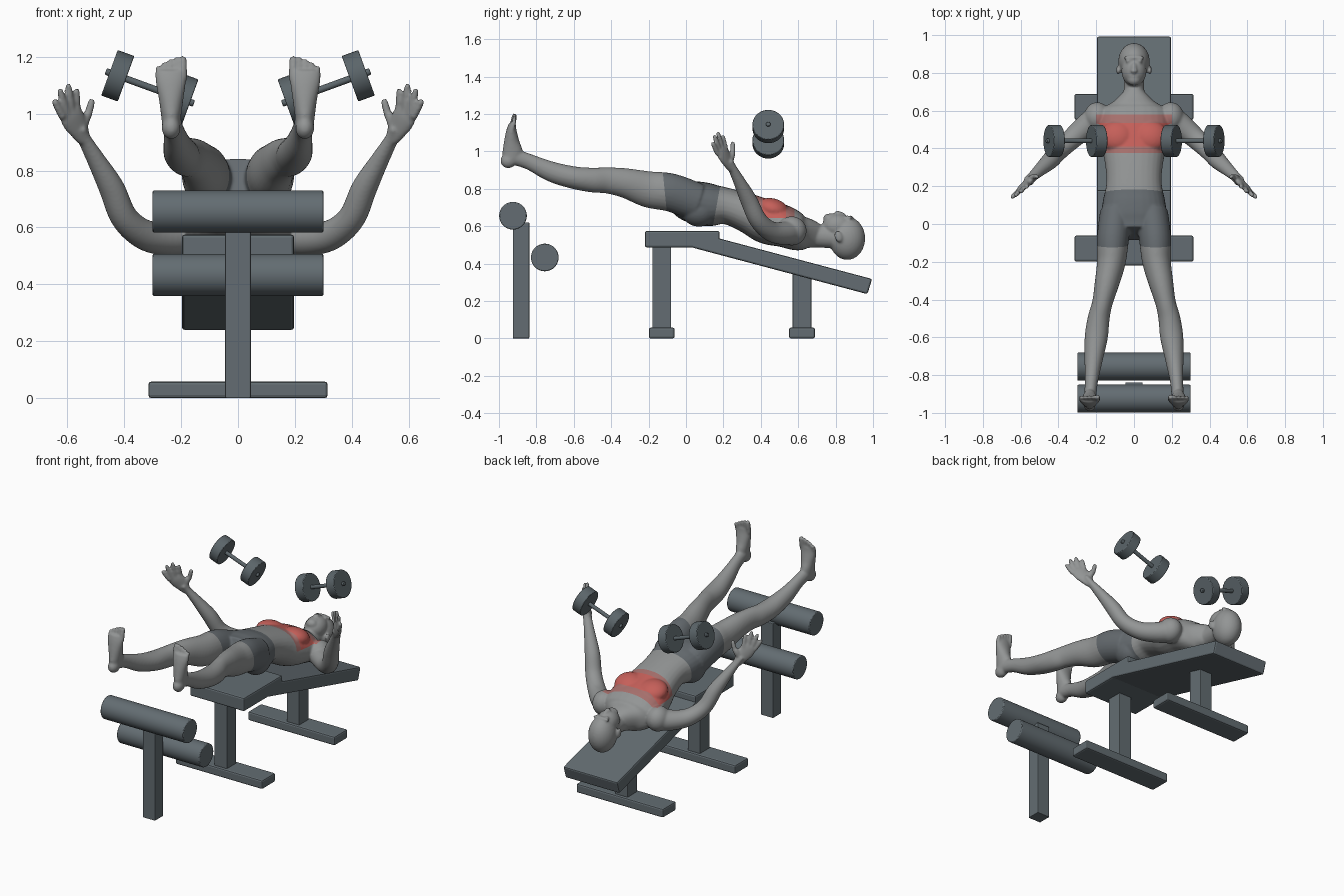
import bpy, bmesh, math
from mathutils import Vector, Matrix

cube = bpy.data.objects.get("Cube")
if cube:
    bpy.data.objects.remove(cube, do_unlink=True)


def material(name, rgb):
    m = bpy.data.materials.new(name)
    m.use_nodes = True
    m.diffuse_color = (*rgb, 1)
    m.node_tree.nodes["Principled BSDF"].inputs["Base Color"].default_value = (*rgb, 1)
    return m


steel = material("slate_grey", (0.125, 0.152, 0.168))
iron = material("dark_slate", (0.105, 0.13, 0.143))
skin = material("skin_grey", (0.29, 0.30, 0.30))
cloth = material("shorts_grey", (0.13, 0.147, 0.16))
red = material("muscle_red", (0.56, 0.115, 0.10))
soft_red = material("muted_red", (0.38, 0.16, 0.15))


def finish(name, bm, mats, bevel=0, smooth=True):
    bmesh.ops.recalc_face_normals(bm, faces=bm.faces)
    mesh = bpy.data.meshes.new(name)
    bm.to_mesh(mesh)
    bm.free()
    ob = bpy.data.objects.new(name, mesh)
    bpy.context.collection.objects.link(ob)
    for m in mats:
        mesh.materials.append(m)
    if bevel:
        mod = ob.modifiers.new("bevel", 'BEVEL')
        mod.width, mod.segments, mod.limit_method = bevel, 2, 'ANGLE'
    if smooth:
        bpy.ops.object.select_all(action='DESELECT')
        ob.select_set(True)
        bpy.context.view_layer.objects.active = ob
        bpy.ops.object.shade_smooth_by_angle(angle=math.radians(40))
    return ob


def slab(name, half_x, profile, bevel=0.006):
    """Extrude a side profile of (y, z) points across the width."""
    bm = bmesh.new()
    face = bm.faces.new([bm.verts.new((-half_x, y, z)) for y, z in profile])
    out = bmesh.ops.extrude_face_region(bm, geom=[face])
    moved = [v for v in out["geom"] if isinstance(v, bmesh.types.BMVert)]
    bmesh.ops.translate(bm, verts=moved, vec=(2 * half_x, 0, 0))
    return finish(name, bm, [steel], bevel, smooth=False)


def box(name, half_x, y0, y1, z0, z1, bevel=0.004):
    return slab(name, half_x, [(y0, z0), (y1, z0), (y1, z1), (y0, z1)], bevel)


def cylinder(bm, centre, radius, length, tilt=0):
    """Cylinder along x, tilted in the xz plane."""
    rot = Matrix.Rotation(tilt, 4, 'Y') @ Matrix.Rotation(math.pi / 2, 4, 'Y')
    bmesh.ops.create_cone(bm, cap_ends=True, segments=40, radius1=radius, radius2=radius,
                          depth=length, matrix=Matrix.Translation(centre) @ rot)


# Bench
box("seat_pad", 0.197, -0.22, 0.18, 0.487, 0.575, 0.01)
slab("decline_backrest", 0.197, [(0.03, 0.487), (0.97, 0.237), (0.995, 0.318), (0.03, 0.574)], 0.01)
for name, y, top in (("front", -0.13, 0.5), ("rear", 0.62, 0.38)):
    box(name + "_post", 0.045, y - 0.05, y + 0.05, 0.05, top)
    box(name + "_foot_bar", 0.315, y - 0.069, y + 0.069, 0, 0.058, 0.01)

# Leg roller stand
box("roller_post", 0.045, -0.925, -0.838, 0, 0.62)
for name, y, z in (("upper_roller", -0.925, 0.656), ("lower_roller", -0.755, 0.433)):
    bm = bmesh.new()
    cylinder(bm, (0, y, z), 0.074, 0.6)
    finish(name, bm, [steel], 0.005)

# Dumbbells
for side, s in (("left", 1), ("right", -1)):
    bm = bmesh.new()
    centre, tilt = Vector((s * 0.31, 0.44, 1.092)), -s * math.radians(20)
    axis = Vector((math.cos(tilt), 0, -math.sin(tilt)))
    cylinder(bm, centre, 0.012, 0.33, tilt)
    for e in (-1, 1):
        cylinder(bm, centre + axis * e * 0.12, 0.085, 0.062, tilt)
    finish(side + "_dumbbell", bm, [iron], 0.004)


# Body: overlapping lofts and ellipsoids fused by a voxel remesh
def spline(rows, steps=6):
    rows = [Vector(r) for r in rows]
    out = []
    for i in range(len(rows) - 1):
        b, c = rows[i], rows[i + 1]
        a, d = rows[max(i - 1, 0)], rows[min(i + 2, len(rows) - 1)]
        for k in range(steps):
            t = k / steps
            out.append(0.5 * (2 * b + (c - a) * t + (2 * a - 5 * b + 4 * c - d) * t * t
                              + (3 * b - 3 * c + d - a) * t ** 3))
    return out + [rows[-1]]


def loft(bm, rows, s=1, side=(1, 0, 0), power=1.0, n=28):
    """Rows hold x, y, z, side radius and depth radius; s mirrors in x."""
    pts = spline(rows)
    rings = []
    for i, p in enumerate(pts):
        tan = (pts[min(i + 1, len(pts) - 1)].to_3d() - pts[max(i - 1, 0)].to_3d()).normalized()
        u = Vector(side)
        u = (u - tan * u.dot(tan)).normalized()
        v = tan.cross(u)
        ring = []
        for k in range(n):
            a = math.tau * k / n
            c, d = (math.copysign(abs(f) ** power, f) for f in (math.cos(a), math.sin(a)))
            q = p.to_3d() + u * p[3] * c + v * p[4] * d
            ring.append(bm.verts.new((s * q.x, q.y, q.z)))
        rings.append(ring)
    faces = [bm.faces.new(rings[0]), bm.faces.new(rings[-1][::-1])]
    for r0, r1 in zip(rings, rings[1:]):
        for k in range(n):
            j = (k + 1) % n
            faces.append(bm.faces.new((r0[k], r1[k], r1[j], r0[j])))
    bmesh.ops.recalc_face_normals(bm, faces=faces)


def ball(bm, centre, radii, tilt=0):
    m = Matrix.Translation(centre) @ Matrix.Rotation(tilt, 4, 'X') @ Matrix.Diagonal((*radii, 1))
    bmesh.ops.create_uvsphere(bm, u_segments=28, v_segments=18, radius=1, matrix=m)


def finger(bm, a, b, r, s):
    a, b = Vector(a), Vector(b)
    loft(bm, [(*a.lerp(b, t), r * k, r * k) for t, k in ((0, 1), (0.5, 1), (0.9, 0.85), (1, 0.5))],
         s, (0.8, 0.6, 0), n=12)


bm = bmesh.new()
# Torso, neck and head
loft(bm, [(0, .70, .55, .055, .065), (0, .655, .56, .10, .08), (0, .60, .567, .175, .098),
          (0, .52, .60, .19, .112), (0, .43, .625, .178, .118), (0, .33, .67, .155, .105),
          (0, .22, .707, .146, .097), (0, .12, .715, .165, .115), (0, .02, .735, .175, .11),
          (0, -.05, .765, .14, .085)], power=0.88)
loft(bm, [(0, .62, .555, .075, .07), (0, .70, .548, .055, .062), (0, .82, .54, .057, .06)])
ball(bm, (0, .862, .535), (.083, .096, .115))
ball(bm, (0, .81, .60), (.066, .082, .068))
ball(bm, (0, .765, .638), (.036, .032, .03))
ball(bm, (0, .825, .665), (.014, .032, .014), -0.3)
ball(bm, (0, .81, .672), (.02, .011, .012))
ball(bm, (0, .783, .662), (.025, .009, .008))
ball(bm, (0, .88, .643), (.058, .013, .014))
for s in (1, -1):
    ball(bm, (s * .083, .815, .545), (.011, .022, .032), 0.3)
    ball(bm, (s * .03, .862, .65), (.014, .009, .008))
    # Chest, shoulder and hip muscles
    ball(bm, (s * .085, .465, .69), (.092, .088, .058), -0.3)
    ball(bm, (s * .195, .565, .575), (.07, .08, .078))
    ball(bm, (s * .085, .07, .69), (.085, .10, .092))
    # Arm
    loft(bm, [(.17, .58, .575, .07, .07), (.25, .52, .562, .062, .064), (.33, .45, .575, .053, .055),
              (.40, .385, .635, .047, .05), (.445, .335, .74, .044, .046), (.50, .285, .84, .031, .034),
              (.54, .248, .91, .022, .027), (.56, .225, .95, .02, .03)], s, (0.6, -0.6, -0.5))
    # Hand
    loft(bm, [(.54, .245, .905, .024, .018), (.562, .222, .95, .042, .019),
              (.585, .198, .99, .048, .018), (.596, .187, 1.015, .04, .013)], s, (0.8, -0.6, 0))
    for a, b in (((.565, .215, 1.0), (.568, .195, 1.088)), ((.585, .195, 1.0), (.597, .17, 1.105)),
                 ((.602, .18, 1.0), (.628, .15, 1.088)), ((.615, .17, .985), (.648, .14, 1.05))):
        finger(bm, a, b, .0135, s)
    finger(bm, (.55, .235, .95), (.53, .25, 1.0), .019, s)
    finger(bm, (.53, .25, .985), (.512, .25, 1.052), .014, s)
    # Leg
    loft(bm, [(.095, .06, .73, .085, .10), (.112, -.08, .78, .085, .102), (.12, -.20, .797, .076, .097),
              (.145, -.32, .83, .064, .08), (.168, -.42, .845, .054, .07), (.187, -.50, .847, .058, .066),
              (.20, -.60, .86, .061, .06), (.214, -.72, .892, .048, .054), (.226, -.84, .945, .034, .042),
              (.233, -.93, .975, .034, .045)], s)
    # Foot and toes
    ball(bm, (s * .235, -.95, .95), (.033, .042, .04))
    loft(bm, [(.235, -.945, .945, .03, .04), (.235, -.928, .99, .035, .055), (.235, -.932, 1.05, .043, .042),
              (.236, -.933, 1.11, .053, .028), (.236, -.928, 1.15, .053, .018)], s)
    for i, tip in enumerate((1.202, 1.2, 1.193, 1.182, 1.168)):
        x = .194 + i * .0215
        finger(bm, (x, -.93, 1.12), (x, -.915, tip), .0155 if i == 0 else .0115, s)

body = finish("body", bm, [skin, cloth, red, soft_red], smooth=False)
remesh = body.modifiers.new("fuse", 'REMESH')
remesh.mode, remesh.voxel_size = 'VOXEL', 0.0065
soften = body.modifiers.new("soften", 'SMOOTH')
soften.factor, soften.iterations = 0.5, 6
fused = bpy.data.meshes.new_from_object(body.evaluated_get(bpy.context.evaluated_depsgraph_get()))
body.modifiers.clear()

# Cut clean colour borders, then colour by region
bm = bmesh.new()
bm.from_mesh(fused)
waist_p, waist_n = Vector((0, .18, .80)), Vector((0, 1, -.18)).normalized()
hem_p, hem_n = Vector((0, -.115, .8)), Vector((0, 1, .1)).normalized()
cuts = [(waist_p, waist_n), (hem_p, hem_n), (Vector((0, 0, .645)), Vector((0, 0, 1)))]
cuts += [(Vector((0, y, 0)), Vector((0, 1, 0))) for y in (.375, .41, .535, .58)]
cuts += [(Vector((x, 0, 0)), Vector((1, 0, 0))) for x in (-.2, .2)]
for p, n in cuts:
    bmesh.ops.bisect_plane(bm, geom=bm.verts[:] + bm.edges[:] + bm.faces[:], plane_co=p, plane_no=n)
for f in bm.faces:
    c = f.calc_center_median()
    f.smooth = True
    f.material_index = 0
    if abs(c.x) < .3 and (c - waist_p).dot(waist_n) < 0 < (c - hem_p).dot(hem_n):
        f.material_index = 1
    elif abs(c.x) < .2 and .375 < c.y < .58 and c.z > .645:
        f.material_index = 2 if .41 < c.y < .535 else 3
bm.to_mesh(body.data)
bm.free()
